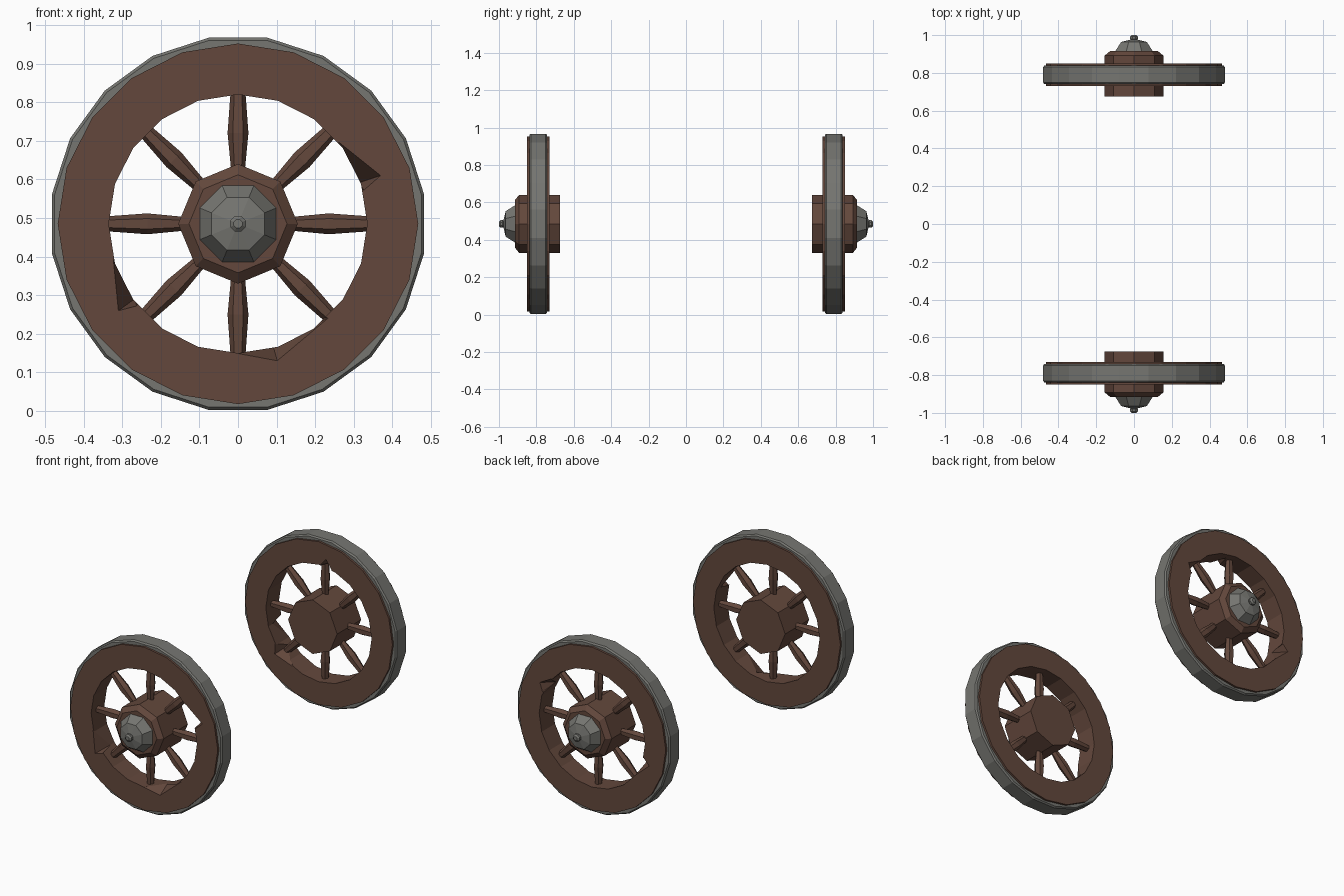
import bpy, bmesh, math
from mathutils import Vector, Matrix

if "Cube" in bpy.data.objects:
    bpy.data.objects.remove(bpy.data.objects["Cube"])


def material(name, rgb):
    m = bpy.data.materials.new(name)
    m.diffuse_color = (*rgb, 1)
    m.use_nodes = True
    m.node_tree.nodes["Principled BSDF"].inputs["Base Color"].default_value = m.diffuse_color
    return m


WOOD = material("dark_wood", (0.125, 0.064, 0.045))
IRON = material("grey_iron", (0.18, 0.18, 0.165))
CY, CZ = 0.79, 0.485          # wheel centre


def polar(r, deg, y):
    a = math.radians(deg)
    return Vector((r * math.cos(a), y, r * math.sin(a)))


def finish(bm, name, mat, place):
    bmesh.ops.recalc_face_normals(bm, faces=bm.faces)
    bm.transform(place)
    me = bpy.data.meshes.new(name)
    bm.to_mesh(me)
    bm.free()
    me.materials.append(mat)
    ob = bpy.data.objects.new(name, me)
    bpy.context.collection.objects.link(ob)
    return ob


def lathe(name, mat, place, profile, n, offset=0, ring=False):
    """Turn (radius, y) points round the wheel axis; ring closes the section."""
    bm = bmesh.new()
    loops = [[bm.verts.new(polar(r, offset + 360 * i / n, y)) for i in range(n)]
             for r, y in profile]
    pairs = list(zip(loops, loops[1:]))
    if ring:
        pairs.append((loops[-1], loops[0]))
    else:
        bm.faces.new(loops[0])
        bm.faces.new(loops[-1])
    for a, b in pairs:
        for i in range(n):
            j = (i + 1) % n
            bm.faces.new((a[i], a[j], b[j], b[i]))
    return finish(bm, name, mat, place)


def spokes(name, place):
    """Eight six-sided spokes, thickest in the middle."""
    bm = bmesh.new()
    for k in range(8):
        turn = Matrix.Rotation(math.radians(45 * k), 4, 'Y')
        loops = []
        for r, w in ((0.13, 0.017), (0.235, 0.027), (0.345, 0.019)):
            loops.append([bm.verts.new(turn @ Vector((
                r, w * math.cos(math.radians(60 * i + 30)),
                w * math.sin(math.radians(60 * i + 30)) * 1.0))) for i in range(6)])
        bm.faces.new(loops[0])
        bm.faces.new(loops[-1])
        for a, b in zip(loops, loops[1:]):
            for i in range(6):
                j = (i + 1) % 6
                bm.faces.new((a[i], a[j], b[j], b[i]))
    return finish(bm, name, WOOD, place)


def chip(rim, place, start, apex, apex_r, end, side):
    """Break a splinter from the rim's inner edge; side -1 is the outer face."""
    face = side * 0.06
    bm = bmesh.new()
    mid = (start + end) / 2
    for y in (face, face + side * 0.01):
        for r, a in ((0.336, start), (apex_r, apex), (0.338, end), (0.26, mid)):
            bm.verts.new(polar(r, a, y))
    bm.verts.new(polar(0.33, apex, face - side * 0.09))
    bm.verts.new(polar(0.27, mid, face - side * 0.08))
    res = bmesh.ops.convex_hull(bm, input=bm.verts)
    loose = [v for v in bm.verts if not v.link_faces]
    bmesh.ops.delete(bm, geom=loose, context='VERTS')
    cutter = finish(bm, "chip_cutter", WOOD, place)
    cutter.hide_render = True
    mod = rim.modifiers.new("chip", 'BOOLEAN')
    mod.operation, mod.solver, mod.object = 'DIFFERENCE', 'EXACT', cutter
    bpy.context.view_layer.objects.active = rim
    bpy.ops.object.modifier_apply(modifier=mod.name)
    bpy.data.objects.remove(cutter)


def wheel(label, place, chips):
    # wooden rim with broken edges
    rim = lathe(label + "_rim", WOOD, place,
                [(0.335, -0.06), (0.467, -0.06), (0.467, 0.06), (0.335, 0.06)],
                20, 0, True)
    for c in chips:
        chip(rim, place, *c)
    # iron tyre
    lathe(label + "_tyre", IRON, place,
          [(0.46, -0.048), (0.481, -0.048), (0.488, -0.04), (0.488, 0.04),
           (0.481, 0.048), (0.46, 0.048)], 20, 9, True)
    spokes(label + "_spokes", place)
    # hub, iron cap and axle pin
    lathe(label + "_hub", WOOD, place,
          [(0.155, 0.115), (0.155, -0.102), (0.127, -0.125)], 8)
    lathe(label + "_hub_cap", IRON, place,
          [(0.107, -0.115), (0.107, -0.125), (0.074, -0.174), (0.02, -0.186)], 8, 22.5)
    lathe(label + "_axle_pin", IRON, place,
          [(0.014, -0.18), (0.022, -0.19), (0.022, -0.202), (0.012, -0.21)], 8, 22.5)


front = Matrix.Translation((0, -CY, CZ))
back = Matrix.Translation((0, CY, CZ)) @ Matrix.Rotation(math.pi, 4, 'Z')
wheel("front_wheel", front, [(39, 18.7, 0.39, 15, -1), (196, 216, 0.383, 219, -1),
                             (270, 286, 0.369, 314, -1)])
wheel("back_wheel", back, [(300, 318, 0.375, 325, 1), (104, 97, 0.38, 92, 1),
                           (325, 342, 0.38, 346, -1), (140, 152, 0.375, 158, -1)])
